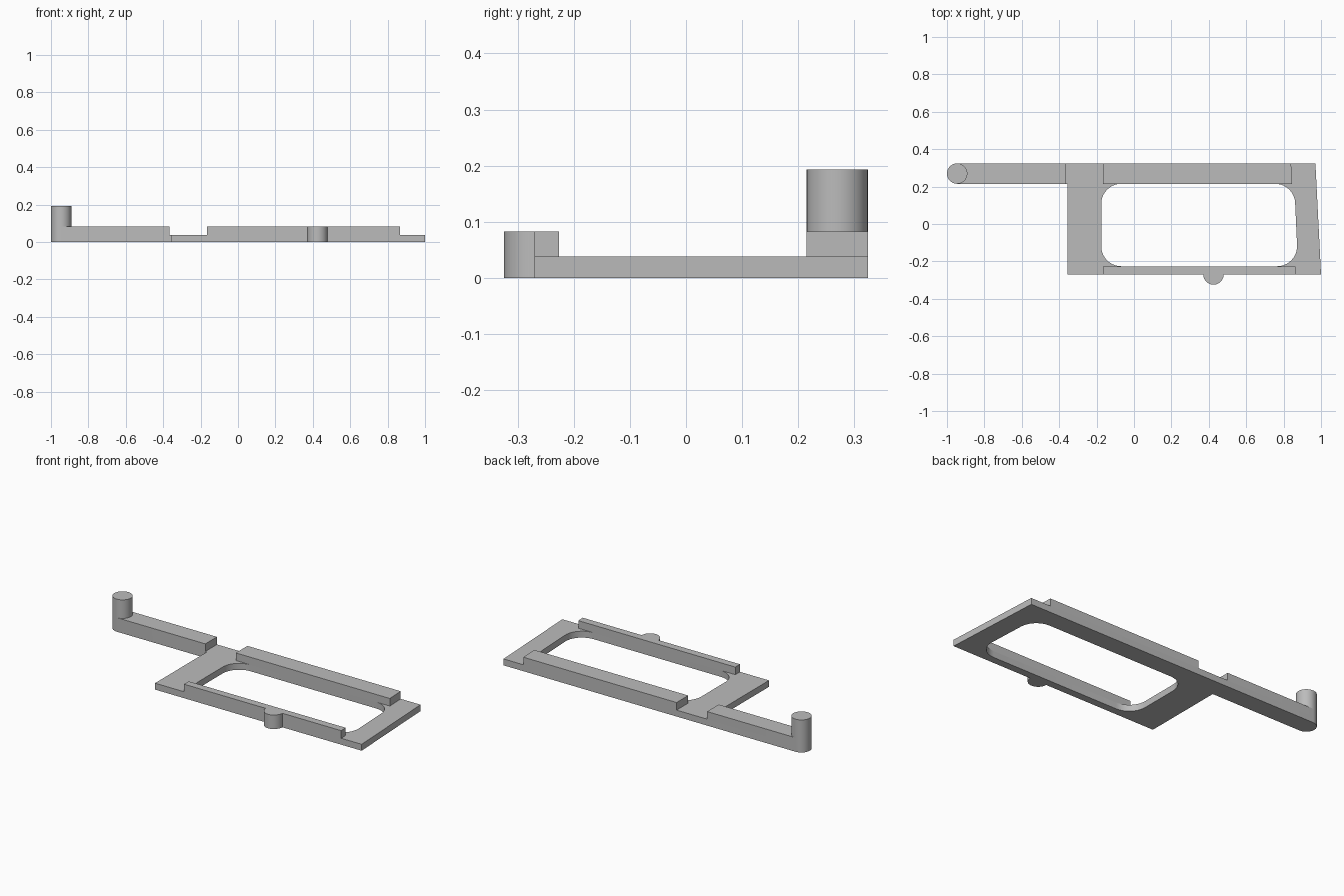
import bpy, bmesh, math
from mathutils import Vector

cube = bpy.data.objects.get("Cube")
if cube:
    bpy.data.objects.remove(cube, do_unlink=True)

grey = bpy.data.materials.new("plain_grey")
grey.use_nodes = True
colour = (0.5, 0.5, 0.5, 1)
grey.diffuse_color = colour
grey.node_tree.nodes["Principled BSDF"].inputs["Base Color"].default_value = colour

BACK, INNER_BACK = 0.324, 0.215
FRONT, INNER_FRONT = -0.27, -0.226
PLATE_TOP, RAIL_TOP, POST_TOP = 0.038, 0.083, 0.193
ROUND = 0.0545
ARM_Y = (BACK + INNER_BACK) / 2


def prism(name, outline, z0, z1):
    """Extrude a counter-clockwise outline from z0 to z1."""
    bm = bmesh.new()
    low = [bm.verts.new((x, y, z0)) for x, y in outline]
    high = [bm.verts.new((x, y, z1)) for x, y in outline]
    bm.faces.new(low[::-1])
    bm.faces.new(high)
    n = len(low)
    for i in range(n):
        j = (i + 1) % n
        bm.faces.new((low[i], low[j], high[j], high[i]))
    mesh = bpy.data.meshes.new(name)
    bm.to_mesh(mesh)
    bm.free()
    mesh.materials.append(grey)
    obj = bpy.data.objects.new(name, mesh)
    bpy.context.collection.objects.link(obj)
    return obj


def arc(cx, cy, r, start, end, steps=24):
    """Points along an arc, angles in degrees."""
    angles = [math.radians(start + (end - start) * i / steps) for i in range(steps + 1)]
    return [(cx + r * math.cos(a), cy + r * math.sin(a)) for a in angles]


def rounded(corners, r, steps=10):
    """Round every corner of a convex counter-clockwise outline."""
    points = []
    for i, c in enumerate(corners):
        c = Vector(c)
        a = (Vector(corners[i - 1]) - c).normalized()
        b = (Vector(corners[(i + 1) % len(corners)]) - c).normalized()
        half = a.angle(b) / 2
        centre = c + (a + b).normalized() * r / math.sin(half)
        start = c + a * r / math.tan(half) - centre
        sweep = math.pi - 2 * half
        base = math.atan2(start.y, start.x)
        for k in range(steps + 1):
            t = base + sweep * k / steps
            points.append((centre.x + r * math.cos(t), centre.y + r * math.sin(t)))
    return points


def smooth(obj):
    bpy.ops.object.select_all(action="DESELECT")
    obj.select_set(True)
    bpy.context.view_layer.objects.active = obj
    bpy.ops.object.shade_smooth_by_angle(angle=math.radians(30))


# Base plate with slanted end and the lower half of the arm
plate = prism("base_plate", [(-0.355, FRONT), (1.0, FRONT), (0.97, BACK)]
              + arc(-1 + ROUND, ARM_Y, ROUND, 90, 270)
              + [(-0.355, INNER_BACK)], 0, PLATE_TOP)

# Rounded window through the plate
window = prism("window_cutter", rounded([(-0.175, INNER_FRONT), (0.877, INNER_FRONT),
               (0.857, INNER_BACK), (-0.175, INNER_BACK)], 0.107), -0.1, 0.2)
window.hide_render = True
cut = plate.modifiers.new("window", "BOOLEAN")
cut.operation, cut.solver, cut.object = "DIFFERENCE", "EXACT", window
bpy.context.view_layer.objects.active = plate
bpy.ops.object.modifier_apply(modifier=cut.name)
bpy.data.objects.remove(window, do_unlink=True)
smooth(plate)

# Raised rails along the long edges
prism("back_rail", [(-0.165, INNER_BACK), (0.845, INNER_BACK), (0.84, BACK),
                    (-0.165, BACK)], PLATE_TOP, RAIL_TOP)
prism("front_rail", [(-0.165, FRONT), (0.866, FRONT), (0.864, INNER_FRONT),
                     (-0.165, INNER_FRONT)], PLATE_TOP, RAIL_TOP)

# Raised arm and the upright post at its end
arm = prism("arm", arc(-1 + ROUND, ARM_Y, ROUND, 90, 270)
            + [(-0.365, INNER_BACK), (-0.365, BACK)], PLATE_TOP, RAIL_TOP)
post = prism("end_post", arc(-1 + ROUND, ARM_Y, ROUND, 0, 360, 48)[:-1],
             RAIL_TOP, POST_TOP)

# Half-round peg on the front edge
peg = prism("front_peg", arc(0.425, FRONT, ROUND, 180, 360), 0, RAIL_TOP)
for part in (arm, post, peg):
    smooth(part)
